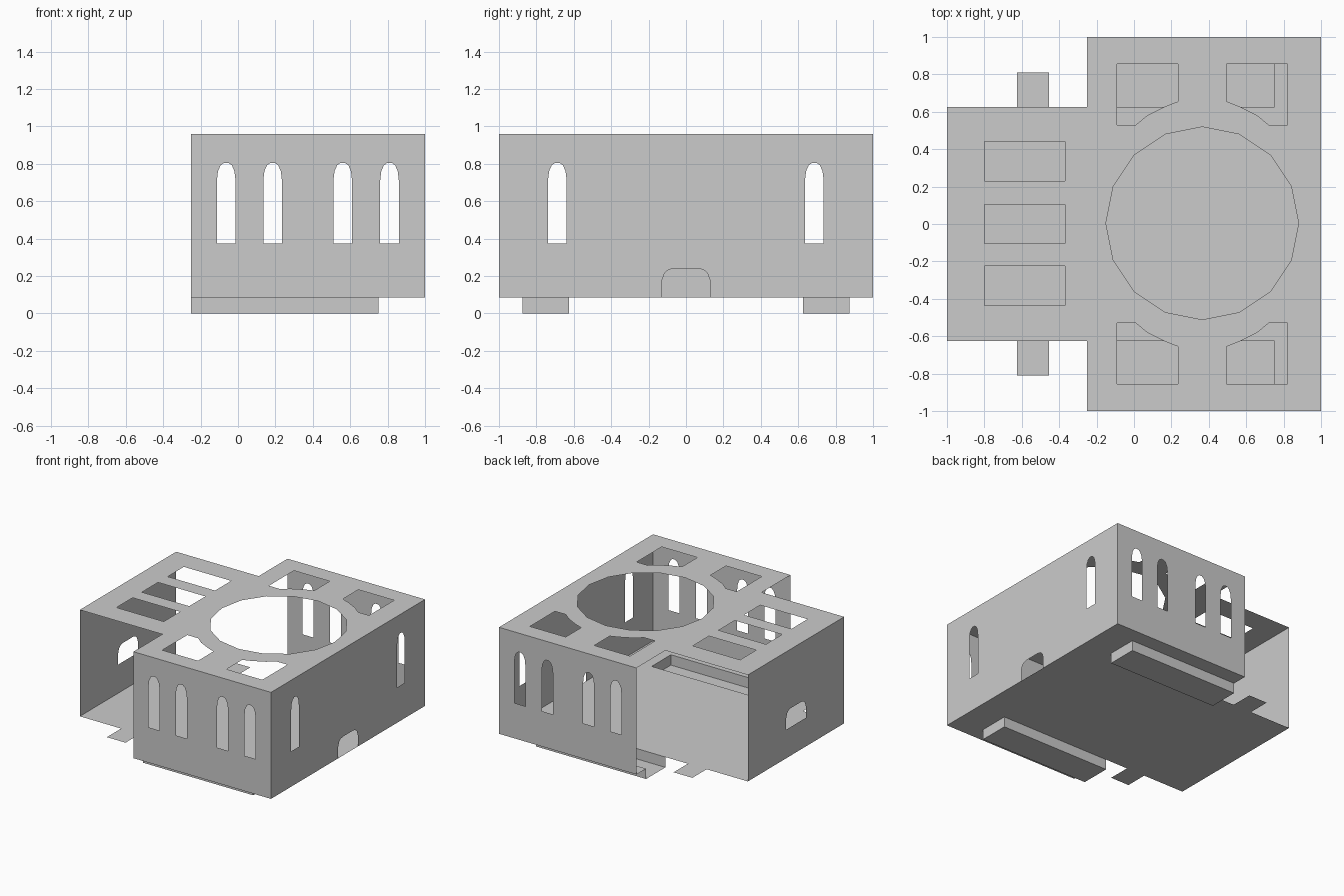
import bpy, bmesh, math
from mathutils import Vector

if "Cube" in bpy.data.objects:
    bpy.data.objects.remove(bpy.data.objects["Cube"])

FLOOR, ROOF = 0.085, 0.96      # floor and roof heights
STEP, BACK = -0.25, 0.625      # where the wide hall meets the narrow wing
CX = 0.365                     # centre of the round roof opening


def panel(name, loops, place, normal):
    """Flat sheet: first loop is the outline, the others are holes."""
    bm = bmesh.new()
    for loop in loops:
        vs = [bm.verts.new(place(a, b)) for a, b in loop]
        for i, v in enumerate(vs):
            bm.edges.new((v, vs[i - 1]))
    n = Vector(normal)
    bmesh.ops.triangle_fill(bm, edges=bm.edges[:], use_beauty=True, normal=n)
    for f in bm.faces:
        f.normal_update()
        if f.normal.dot(n) < 0:
            f.normal_flip()
    return finish(name, bm)


def finish(name, bm):
    me = bpy.data.meshes.new(name)
    bm.to_mesh(me)
    bm.free()
    ob = bpy.data.objects.new(name, me)
    bpy.context.collection.objects.link(ob)
    return ob


def rect(a0, a1, b0, b1):
    return [(a0, b0), (a1, b0), (a1, b1), (a0, b1)]


def symmetric(half, c=0.0):
    """Close a left-half profile by reflecting it about zero, centred on c."""
    return [(c + a, b) for a, b in half] + [(c - a, b) for a, b in reversed(half)]


def window(c):
    return symmetric([(-0.05, 0.375), (-0.05, 0.71), (-0.044, 0.76),
                      (-0.03, 0.792), (-0.012, 0.805)], c)


def doorway(z):
    return symmetric([(-0.127, z), (-0.127, z + 0.095), (-0.115, z + 0.13),
                      (-0.095, z + 0.148), (-0.065, z + 0.155)])


# Floor with side tabs and slots above the runners
half = [(-1, -BACK), (-0.625, -BACK), (-0.625, -0.81), (-0.455, -0.81),
        (-0.455, -BACK), (0.75, -BACK), (0.75, -0.875), (STEP, -0.875),
        (STEP, -1), (1, -1)]
floor = half + [(x, -y) for x, y in reversed(half)]
panel("floor", [floor], lambda a, b: (a, b, FLOOR), (0, 0, -1))

# Roof with round opening, four corner openings and three slots
half = [(-1, -BACK), (STEP, -BACK), (STEP, -1), (1, -1)]
roof = half + [(x, -y) for x, y in reversed(half)]
circle = [(CX + 0.515 * math.cos(i * math.pi / 8), 0.004 + 0.515 * math.sin(i * math.pi / 8))
          for i in range(16)]
corner = [(-0.455, 0.855), (-0.13, 0.855), (-0.13, 0.655), (-0.2, 0.628),
          (-0.295, 0.58), (-0.355, 0.53), (-0.455, 0.53)]
corners = [[(CX + sx * x, sy * y) for x, y in corner] for sx in (1, -1) for sy in (1, -1)]
slots = [rect(-0.8, -0.37, y - 0.105, y + 0.105) for y in (-0.33, 0, 0.335)]
panel("roof", [roof, circle] + corners + slots, lambda a, b: (a, b, ROOF), (0, 0, 1))

# Front and back walls with arched windows
for name, s in (("front_wall", -1), ("back_wall", 1)):
    panel(name, [rect(STEP, 1, FLOOR, ROOF)] + [window(x) for x in (-0.063, 0.185, 0.56, 0.81)],
          lambda a, b: (a, s, b), (0, s, 0))

# Right wall with a doorway reaching the floor and two windows
outline = [(-1, ROOF), (-1, FLOOR)] + doorway(FLOOR) + [(1, FLOOR), (1, ROOF)]
panel("right_wall", [outline, window(-0.688), window(0.686)],
      lambda a, b: (1, a, b), (1, 0, 0))

# Left wall of the wing with a raised opening
panel("left_wall", [rect(-BACK, BACK, FLOOR, ROOF), doorway(0.32)],
      lambda a, b: (-1, a, b), (-1, 0, 0))

# Runners: channels sunk below the floor, open on top and at the left end
for name, s in (("front_runner", -1), ("back_runner", 1)):
    bm = bmesh.new()
    profile = [(BACK, FLOOR), (BACK, 0), (0.875, 0), (0.875, FLOOR)]
    ends = [[bm.verts.new((x, s * y, z)) for y, z in profile] for x in (STEP, 0.75)]
    faces = [bm.faces.new((ends[0][i], ends[0][i + 1], ends[1][i + 1], ends[1][i]))
             for i in range(3)]
    faces.append(bm.faces.new(ends[1]))
    centre = Vector((0.25, s * 0.75, FLOOR))
    for f in faces:
        f.normal_update()
        if f.normal.dot(f.calc_center_median() - centre) < 0:
            f.normal_flip()
    finish(name, bm)
